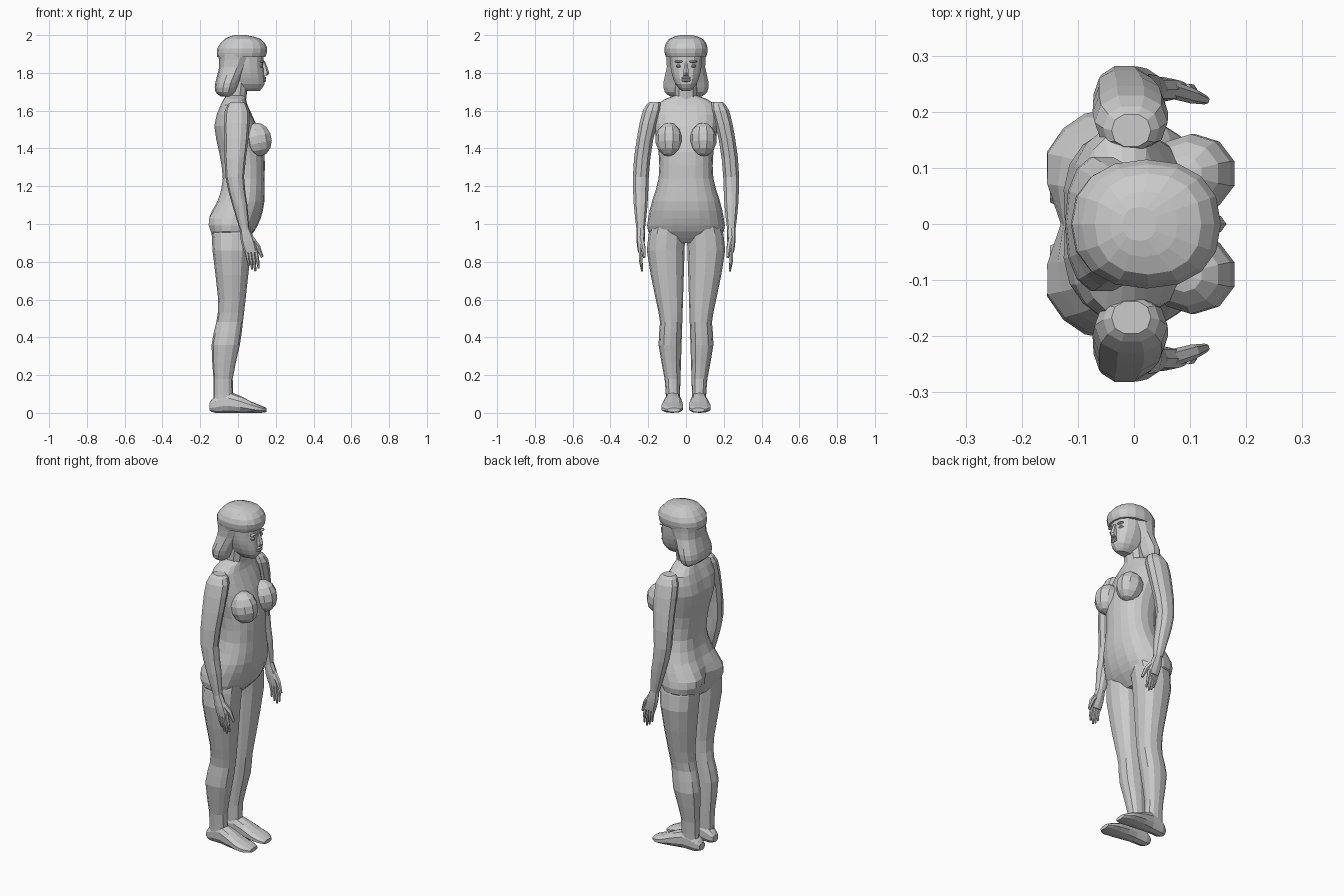
import bpy, bmesh, math
from mathutils import Vector, Matrix

default = bpy.data.objects.get("Cube")
if default:
    bpy.data.objects.remove(default, do_unlink=True)


def finish(name, bm):
    """Turn a bmesh into a flat-shaded object."""
    bmesh.ops.recalc_face_normals(bm, faces=bm.faces)
    mesh = bpy.data.meshes.new(name)
    bm.to_mesh(mesh)
    bm.free()
    obj = bpy.data.objects.new(name, mesh)
    bpy.context.collection.objects.link(obj)


def skin(name, rings):
    """Bridge successive point rings and cap both ends."""
    bm = bmesh.new()
    loops = [[bm.verts.new(point) for point in ring] for ring in rings]
    for low, high in zip(loops, loops[1:]):
        for i in range(len(low)):
            j = (i + 1) % len(low)
            bm.faces.new((low[i], low[j], high[j], high[i]))
    bm.faces.new(loops[0])
    bm.faces.new(loops[-1])
    finish(name, bm)


def refine(rows):
    """Add a smoothly interpolated row between every two profile rows."""
    rows = [Vector(row) for row in rows]
    padded = [rows[0], *rows, rows[-1]]
    result = []
    for before, start, end, after in zip(padded, padded[1:], padded[2:], padded[3:]):
        result += [start, (9 * (start + end) - before - after) / 16]
    return result + [rows[-1]]


def middle(station, half):
    return 0


def no_cleft(station):
    return 0


def loft(name, rows, sides=12, side=1, centre=middle, cleft=no_cleft, along_x=False):
    """Rows are (station, low, high, half width); centre and cleft are rules."""
    rings = []
    for station, low, high, half in refine(rows):
        ring = []
        for i in range(sides):
            angle = math.tau * i / sides
            c, s = math.cos(angle), math.sin(angle)
            depth = math.copysign(abs(c) ** 0.88, c)
            width = math.copysign(abs(s) ** 0.88, s)
            across = (low + high) / 2 + (high - low) / 2 * depth
            if c < 0:
                across += cleft(station) * max(0, 1 - 2 * abs(s))
            y = side * (centre(station, half) + half * width)
            ring.append((station, y, across) if along_x else (across, y, station))
        rings.append(ring)
    skin(name, rings)


def ellipsoid(name, centre, radii, tilt=0, segments=8, rings=5):
    bm = bmesh.new()
    place = (Matrix.Translation(centre) @ Matrix.Rotation(tilt, 4, 'Y')
             @ Matrix.Diagonal((*radii, 1)))
    bmesh.ops.create_uvsphere(bm, u_segments=segments, v_segments=rings, radius=1, matrix=place)
    finish(name, bm)


def digit(name, start, bend, tip, radius, sides=6):
    """Tapering finger with one joint."""
    points = [Vector(start), Vector(bend), Vector(tip)]
    turn = (points[-1] - points[0]).to_track_quat('Z', 'Y')
    rings = []
    for point, taper in zip(points, (1, 0.85, 0.5)):
        spoke = Vector((radius * taper, 0, 0))
        rings.append([point + turn @ (Matrix.Rotation(math.tau * i / sides, 3, 'Z') @ spoke)
                      for i in range(sides)])
    skin(name, rings)


# Placement rules for the limbs
def arm_centre(z, half):
    return 0.24 - 0.37 * max(0, z - 1.2) ** 2


def leg_centre(z, half):
    return half + 0.035 - 0.032 * z


def foot_centre(x, half):
    return 0.055 + 0.3 * half


def back_groove(z):
    return 0.012 + 0.045 * math.exp(-((z - 1) / 0.07) ** 2)


# Torso from crotch to collar
loft("torso", [
    (0.9, -0.12, 0.03, 0.13),
    (0.96, -0.165, 0.085, 0.2),
    (1.03, -0.18, 0.12, 0.2),
    (1.12, -0.12, 0.14, 0.18),
    (1.24, -0.09, 0.14, 0.145),
    (1.38, -0.11, 0.14, 0.145),
    (1.52, -0.135, 0.1, 0.17),
    (1.63, -0.1, 0.05, 0.16),
    (1.68, -0.07, 0.04, 0.06),
], sides=20, cleft=back_groove)
loft("neck", [(1.64, -0.07, 0.04, 0.06), (1.78, -0.06, 0.06, 0.06)], sides=10)

# Head
loft("face", [
    (1.705, 0, 0.115, 0.025),
    (1.74, -0.04, 0.14, 0.057),
    (1.8, -0.06, 0.138, 0.078),
    (1.85, -0.07, 0.135, 0.085),
    (1.92, -0.07, 0.135, 0.09),
], sides=14)
loft("nose", [
    (1.785, 0.12, 0.15, 0.014),
    (1.8, 0.12, 0.165, 0.016),
    (1.86, 0.12, 0.143, 0.009),
], sides=6)
for name, z in (("upper_lip", 1.773), ("lower_lip", 1.76)):
    ellipsoid(name, (0.14, 0, z), (0.01, 0.027, 0.008))

# Hair: cap with a fringe, then a bob curling under at the nape
loft("hair_cap", [
    (1.885, -0.11, 0.145, 0.107),
    (1.93, -0.11, 0.155, 0.115),
    (1.98, -0.07, 0.12, 0.09),
    (2, -0.02, 0.04, 0.03),
], sides=16)
loft("hair_bob", [
    (1.675, -0.09, -0.04, 0.085),
    (1.7, -0.12, -0.01, 0.115),
    (1.75, -0.12, 0.01, 0.122),
    (1.83, -0.1, 0.05, 0.104),
    (1.9, -0.105, 0.085, 0.108),
], sides=14)

# Paired parts
for label, side in (("left", 1), ("right", -1)):
    # Eyes and brows
    ellipsoid(label + "_eye", (0.122, side * 0.037, 1.836), (0.012, 0.017, 0.009))
    ellipsoid(label + "_brow", (0.127, side * 0.037, 1.86), (0.013, 0.024, 0.007))

    ellipsoid(label + "_breast", (0.105, side * 0.09, 1.447), (0.077, 0.072, 0.09),
              tilt=-0.2, segments=10, rings=7)

    # Arm, ending at the wrist
    loft(label + "_arm", [
        (1.645, -0.04, 0.03, 0.03),
        (1.6, -0.07, 0.06, 0.05),
        (1.45, -0.073, 0.055, 0.046),
        (1.25, -0.066, 0.032, 0.044),
        (1.1, -0.03, 0.05, 0.038),
        (0.97, 0.01, 0.06, 0.023),
    ], sides=10, side=side, centre=arm_centre)

    # Hand with four fingers and a thumb
    loft(label + "_palm", [
        (0.98, 0.01, 0.06, 0.022),
        (0.91, 0.015, 0.09, 0.022),
        (0.85, 0.033, 0.102, 0.014),
    ], sides=8, side=side, centre=arm_centre)
    y = side * 0.24
    for i, length in enumerate((0.08, 0.1, 0.11, 0.095)):
        x = 0.042 + 0.017 * i
        digit(f"{label}_finger_{i + 1}", (x, y, 0.87), (x + 0.01, y, 0.86 - length / 2),
              (x + 0.016, y * 0.97, 0.86 - length), radius=0.011)
    digit(label + "_thumb", (0.065, y, 0.93), (0.105, y * 0.95, 0.88),
          (0.128, y * 0.92, 0.825), radius=0.016)

    # Leg from hip to ankle
    loft(label + "_leg", [
        (1, -0.14, 0.08, 0.09),
        (0.86, -0.135, 0.068, 0.1),
        (0.6, -0.105, 0.04, 0.072),
        (0.48, -0.115, 0.026, 0.059),
        (0.36, -0.14, 0.01, 0.061),
        (0.18, -0.13, -0.028, 0.042),
        (0.05, -0.13, -0.02, 0.036),
    ], side=side, centre=leg_centre)

    # Foot from heel to toes
    loft(label + "_foot", [
        (-0.15, 0.012, 0.055, 0.025),
        (-0.12, 0, 0.09, 0.038),
        (-0.05, 0, 0.115, 0.043),
        (0.07, 0, 0.06, 0.06),
        (0.12, 0, 0.04, 0.055),
        (0.15, 0.004, 0.026, 0.035),
    ], sides=10, side=side, centre=foot_centre, along_x=True)
